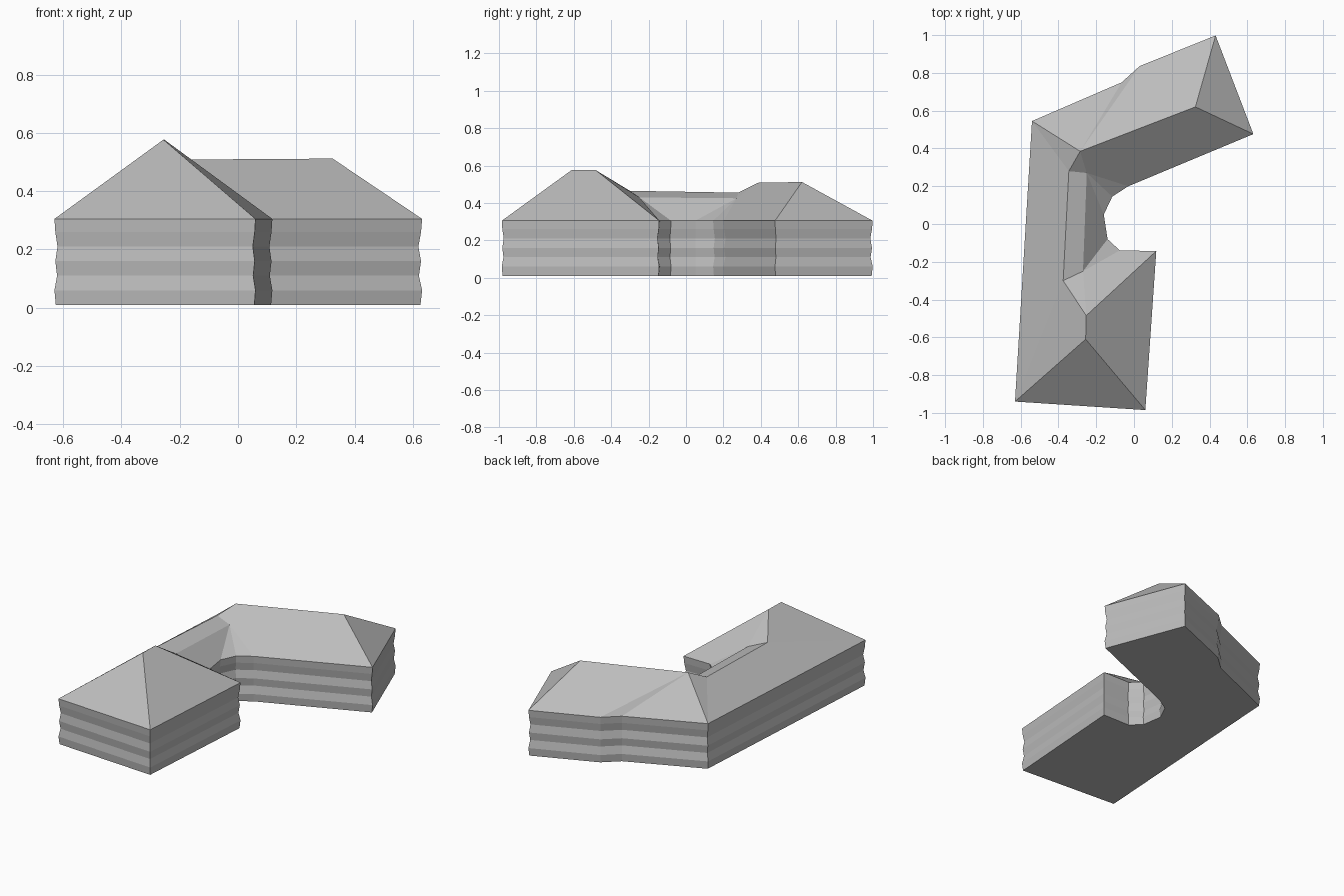
import bpy, bmesh
from mathutils import Vector

cube = bpy.data.objects.get("Cube")
if cube:
    bpy.data.objects.remove(cube, do_unlink=True)

EAVE = 0.305

# One plain grey for the whole building
grey = bpy.data.materials.new("plain_grey")
grey.use_nodes = True
colour = (0.5, 0.5, 0.5, 1)
grey.diffuse_color = colour
grey.node_tree.nodes["Principled BSDF"].inputs["Base Color"].default_value = colour

# Footprint corners, counter-clockwise from the front right corner
plan = {
    "front_right": (-0.63, -0.94), "front_left": (0.06, -0.985),
    "court_front": (0.118, -0.143), "nook_a": (-0.075, -0.14),
    "nook_b": (-0.14, -0.08), "nook_c": (-0.16, 0.05),
    "nook_d": (-0.115, 0.145), "nook_e": (-0.03, 0.2),
    "wing_front": (0.632, 0.476), "wing_back": (0.432, 0.998),
    "jog_a": (0.03, 0.836), "jog_b": (-0.065, 0.75),
    "back_right": (-0.54, 0.545),
}
names = list(plan)
corners = [Vector(p) for p in plan.values()]
count = len(corners)


def inset(i, d):
    """Corner i moved inward by d along its averaged wall normal."""
    a = (corners[i] - corners[i - 1]).normalized()
    b = (corners[(i + 1) % count] - corners[i]).normalized()
    t = (a + b).normalized()
    return corners[i] + Vector((-t.y, t.x)) * d


def finish(bm, name):
    bmesh.ops.recalc_face_normals(bm, faces=bm.faces)
    mesh = bpy.data.meshes.new(name)
    bm.to_mesh(mesh)
    bm.free()
    mesh.materials.append(grey)
    obj = bpy.data.objects.new(name, mesh)
    bpy.context.collection.objects.link(obj)


# Walls: stacked rings with shallow horizontal grooves, closed by the floor
courses = [(0.01, 0.006), (0.06, 0), (0.11, 0.012), (0.16, 0.004),
           (0.21, 0.014), (0.26, 0.004), (EAVE, 0)]
bm = bmesh.new()
rings = [[bm.verts.new((*inset(i, d), z)) for i in range(count)] for z, d in courses]
for low, high in zip(rings, rings[1:]):
    for i in range(count):
        j = (i + 1) % count
        bm.faces.new((low[i], low[j], high[j], high[i]))
bm.faces.new(rings[0][::-1])
finish(bm, "walls")

# Roof: hipped front block, low link and hipped back wing
peaks = {
    "peak_a": (-0.256, -0.61, 0.577), "peak_b": (-0.253, -0.485, 0.577),
    "link_a": (-0.375, -0.3, 0.465), "link_b": (-0.345, 0.28, 0.455),
    "step_a": (-0.27, -0.25, 0.43), "step_b": (-0.25, 0.27, 0.425),
    "ridge_a": (-0.285, 0.385, 0.508), "ridge_b": (0.325, 0.62, 0.512),
}
slopes = [
    "front_right front_left peak_a",
    "front_left court_front peak_b peak_a",
    "court_front nook_a step_a peak_b",
    "step_a link_a peak_b",
    "nook_a nook_b step_a",
    "nook_b nook_c step_b step_a",
    "step_a step_b link_b link_a",
    "nook_c nook_d step_b",
    "nook_d nook_e step_b",
    "nook_e wing_front ridge_b ridge_a step_b",
    "step_b ridge_a link_b",
    "wing_front wing_back ridge_b",
    "wing_back jog_a ridge_a ridge_b",
    "jog_a jog_b ridge_a",
    "jog_b back_right ridge_a",
    "back_right link_b ridge_a",
    "back_right front_right link_a link_b",
    "front_right peak_a peak_b link_a",
]
bm = bmesh.new()
points = {n: bm.verts.new((*plan[n], EAVE)) for n in names}
points.update({n: bm.verts.new(p) for n, p in peaks.items()})
for slope in slopes:
    bm.faces.new([points[n] for n in slope.split()])
bmesh.ops.recalc_face_normals(bm, faces=bm.faces)
finish(bm, "roof")
